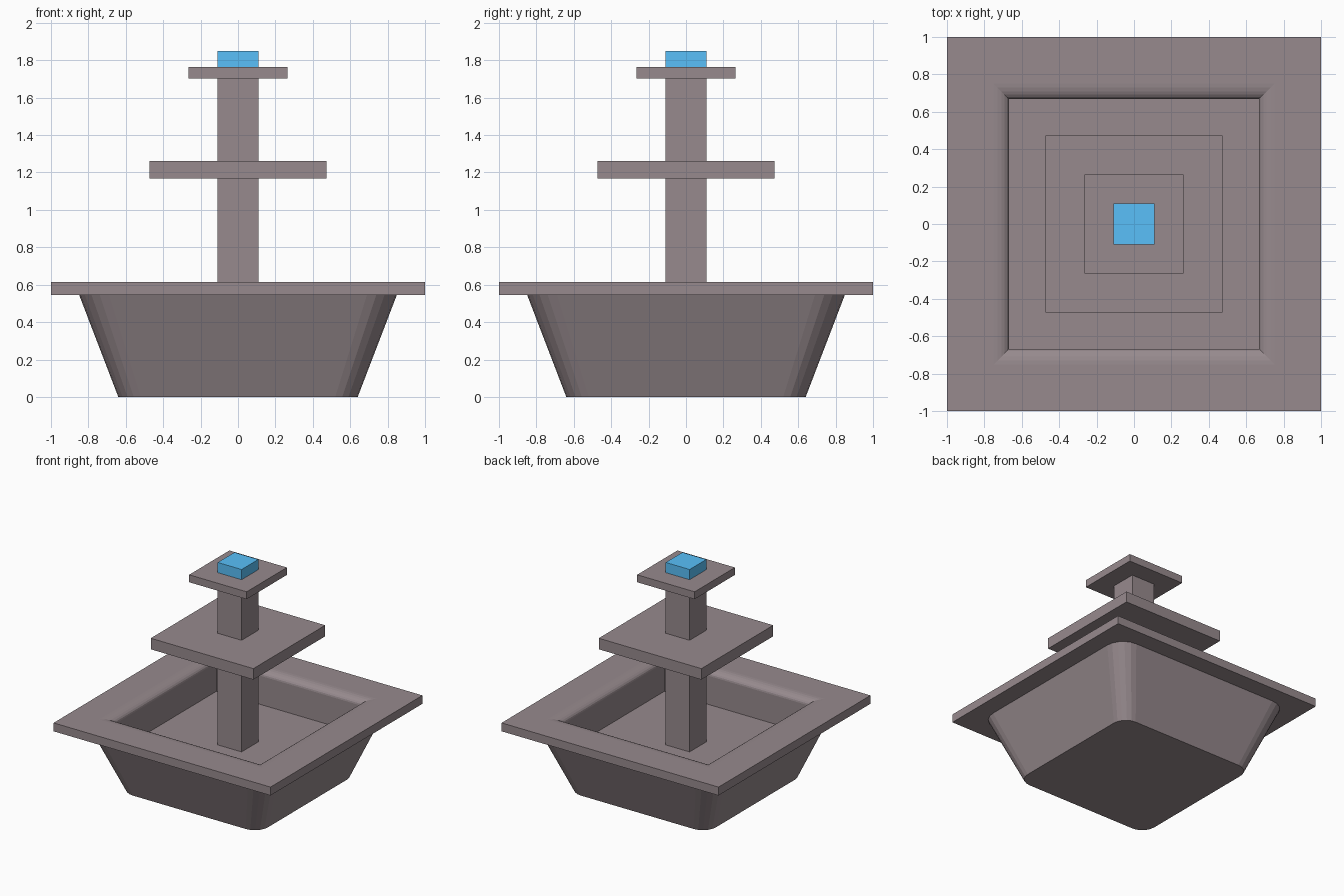
import bpy, bmesh
from math import sin, cos, pi

if "Cube" in bpy.data.objects:
    bpy.data.objects.remove(bpy.data.objects["Cube"])


def material(name, color):
    m = bpy.data.materials.new(name)
    m.diffuse_color = (*color, 1)
    m.use_nodes = True
    m.node_tree.nodes["Principled BSDF"].inputs["Base Color"].default_value = m.diffuse_color
    return m


stone = material("stone", (0.31, 0.255, 0.27))
blue = material("water_blue", (0.10, 0.53, 0.95))


def ring(half, z, radius=0.0, seg=5):
    """Square outline, with rounded corners when radius > 0."""
    pts = []
    for k, (sx, sy) in enumerate([(1, 1), (-1, 1), (-1, -1), (1, -1)]):
        c = half - radius
        for i in range(seg + 1 if radius else 1):
            a = k * pi / 2 + i * pi / 2 / seg
            pts.append((sx * c + radius * cos(a), sy * c + radius * sin(a), z))
    return pts


def loft(name, rings, cap_start=False, cap_end=False, mat=stone):
    """Skin consecutive outlines and optionally close the ends."""
    bm = bmesh.new()
    loops = [[bm.verts.new(p) for p in r] for r in rings]
    n = len(loops[0])
    for a, b in zip(loops, loops[1:]):
        for i in range(n):
            j = (i + 1) % n
            bm.faces.new((a[i], a[j], b[j], b[i]))
    if cap_start:
        bm.faces.new(loops[0][::-1])
    if cap_end:
        bm.faces.new(loops[-1])
    me = bpy.data.meshes.new(name)
    bm.to_mesh(me)
    bm.free()
    ob = bpy.data.objects.new(name, me)
    bpy.context.collection.objects.link(ob)
    me.materials.append(mat)
    return ob


def slab(name, half, z0, z1, mat=stone):
    return loft(name, [ring(half, z0), ring(half, z1)], True, True, mat)


# Tapered outer bowl with faceted round corners
loft("basin_bowl", [ring(0.64, 0, 0.12), ring(0.85, 0.547, 0.16)],
     cap_start=True)

# Square rim with rolled inner lip, inner walls and basin floor
WIDE, DEEP, INNER, TOP, FLOOR = 0.085, 0.047, 0.667, 0.615, 0.33
lip = [(INNER + WIDE * (1 - sin(i * pi / 12)), TOP - DEEP * (1 - cos(i * pi / 12)))
       for i in range(7)]
profile = [(0.755, 0.545), (1, 0.545), (1, TOP)] + lip + [(INNER, FLOOR)]
loft("basin_rim", [ring(h, z) for h, z in profile], cap_end=True)

# Central post and the two tiers
slab("center_post", 0.11, FLOOR, 1.72)
slab("lower_tier", 0.473, 1.168, 1.26)
slab("upper_tier", 0.265, 1.703, 1.765)

# Water block on top
slab("water_spout", 0.11, 1.765, 1.85, blue)
